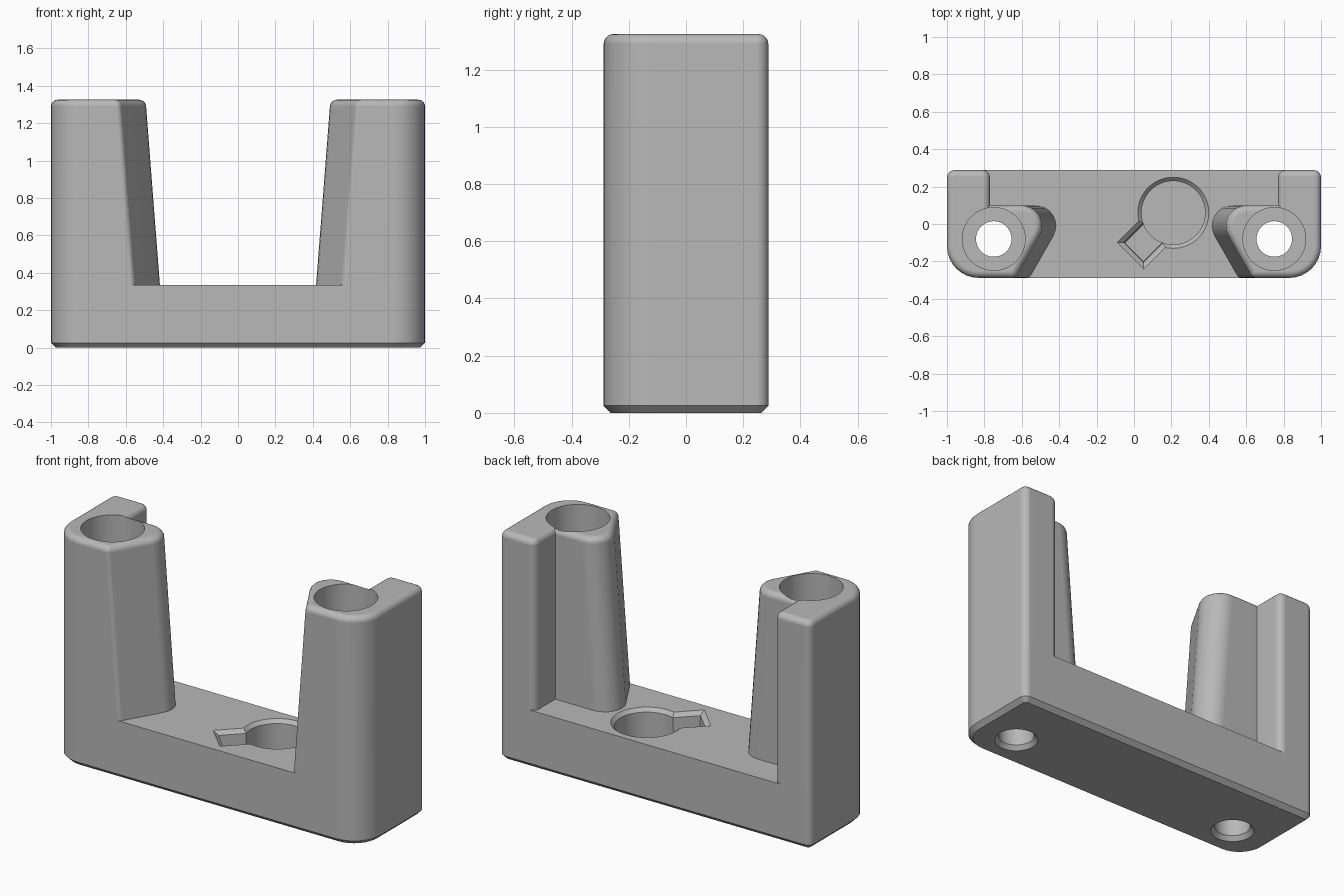
import bpy, bmesh, math
from mathutils import Vector

cube = bpy.data.objects.get("Cube")
if cube:
    bpy.data.objects.remove(cube, do_unlink=True)

grey = bpy.data.materials.new("plain grey")
grey.use_nodes = True
grey.diffuse_color = (0.48, 0.48, 0.48, 1)
grey.node_tree.nodes["Principled BSDF"].inputs["Base Color"].default_value = (0.48, 0.48, 0.48, 1)

DEPTH, FLOOR, TOP = 0.288, 0.335, 1.325


def rounded(corners, inset=0.0, steps=8):
    """Counter-clockwise outline of (x, y, radius) corners, inset and filleted."""
    pts = [Vector(c[:2]) for c in corners]
    count = len(pts)
    moved = []
    for i, p in enumerate(pts):
        e1 = (p - pts[i - 1]).normalized()
        e2 = (pts[(i + 1) % count] - p).normalized()
        n1, n2 = Vector((-e1.y, e1.x)), Vector((-e2.y, e2.x))
        moved.append(p + (n1 + n2) * inset / (1 + n1.dot(n2)))
    out = []
    for i, p in enumerate(moved):
        if corners[i][2] == 0:
            out.append(p)
            continue
        r = max(corners[i][2] - inset, 0.004)
        u = (moved[i - 1] - p).normalized()
        v = (moved[(i + 1) % count] - p).normalized()
        half = u.angle(v) / 2
        centre = p + (u + v).normalized() * r / math.sin(half)
        start = (p + u * r / math.tan(half) - centre).normalized()
        end = (p + v * r / math.tan(half) - centre).normalized()
        out += [centre + start.slerp(end, k / steps).normalized() * r for k in range(steps + 1)]
    return out


def circle(x, y, r, sides=64):
    return [Vector((x + r * math.cos(2 * math.pi * k / sides),
                    y + r * math.sin(2 * math.pi * k / sides))) for k in range(sides)]


def loft(name, rings, side=1):
    """Closed solid through a stack of (outline, height) rings."""
    bm = bmesh.new()
    loops = [[bm.verts.new((side * p.x, p.y, z)) for p in outline] for outline, z in rings]
    for low, high in zip(loops, loops[1:]):
        for k in range(len(low)):
            j = (k + 1) % len(low)
            bm.faces.new((low[k], low[j], high[j], high[k]))
    bm.faces.new(loops[0][::-1])
    bm.faces.new(loops[-1])
    bmesh.ops.recalc_face_normals(bm, faces=bm.faces)
    mesh = bpy.data.meshes.new(name)
    bm.to_mesh(mesh)
    bm.free()
    mesh.materials.append(grey)
    obj = bpy.data.objects.new(name, mesh)
    bpy.context.collection.objects.link(obj)
    return obj


def activate(obj):
    bpy.ops.object.select_all(action="DESELECT")
    obj.select_set(True)
    bpy.context.view_layer.objects.active = obj


def cut(obj, cutter):
    activate(obj)
    mod = obj.modifiers.new("cut", "BOOLEAN")
    mod.operation, mod.solver, mod.object = "DIFFERENCE", "EXACT", cutter
    bpy.ops.object.modifier_apply(modifier=mod.name)


def finish(obj):
    activate(obj)
    bpy.ops.object.shade_smooth_by_angle(angle=math.radians(30))
    obj.modifiers.new("even shading", "WEIGHTED_NORMAL").keep_sharp = True


# Base block with wide front corners and a chamfered underside
plan = [(-1, -DEPTH, 0.17), (1, -DEPTH, 0.17), (1, DEPTH, 0.04), (-1, DEPTH, 0.04)]
base = loft("base", [(rounded(plan, 0.025), 0), (rounded(plan), 0.025), (rounded(plan), FLOOR)])


# Towers: straight outside, slanted inner face leaning outward with height
def tower_outline(z, inset=0.0):
    lean = 0.077 * (z - FLOOR)
    return rounded([(0.56 + lean, -DEPTH, 0.03), (1, -DEPTH, 0.17), (1, DEPTH, 0.04),
                    (0.77, DEPTH, 0.04), (0.77, 0.1, 0), (0.338 + lean, 0.1, 0.11)], inset)


EDGE = 0.035
rings = [(tower_outline(FLOOR), FLOOR)]
for k in range(6):
    a = k / 5 * math.pi / 2
    z = TOP - EDGE + EDGE * math.sin(a)
    rings.append((tower_outline(z, EDGE * (1 - math.cos(a))), z))
towers = {1: loft("left_tower", rings), -1: loft("right_tower", rings, -1)}

# Stepped screw bore through each tower and the base
bore = [(0.122, -0.01), (0.115, 0), (0.095, 0.025), (0.095, 0.25), (0.168, 0.25), (0.168, 1.5)]
cutters = []
for side, tower in towers.items():
    cutter = loft("bore_cutter", [(circle(0.75, -0.08, r), z) for r, z in bore], side)
    cut(base, cutter)
    cut(tower, cutter)
    cutters.append(cutter)

# Round pocket with a diagonal notch, both with chamfered lips
px, py = 0.21, 0.06
pocket = [(0.17, 0.13), (0.17, FLOOR - 0.02), (0.19, FLOOR), (0.21, FLOOR + 0.02)]
cutters.append(loft("pocket_cutter", [(circle(px, py, r), z) for r, z in pocket]))
cut(base, cutters[-1])

along, across = Vector((-1, -1)).normalized(), Vector((1, -1)).normalized()
notch = []
for u, v in ((0.05, -0.1), (0.325, -0.1), (0.325, 0.1), (0.05, 0.1)):
    p = Vector((px, py)) + along * u + across * v
    notch.append((p.x, p.y, 0))
steps = [(0.03, 0.22), (0.025, FLOOR - 0.02), (0, FLOOR), (-0.025, FLOOR + 0.02)]
cutters.append(loft("notch_cutter", [(rounded(notch, d), z) for d, z in steps]))
cut(base, cutters[-1])

for cutter in cutters:
    bpy.data.objects.remove(cutter, do_unlink=True)
for part in (base, *towers.values()):
    finish(part)
